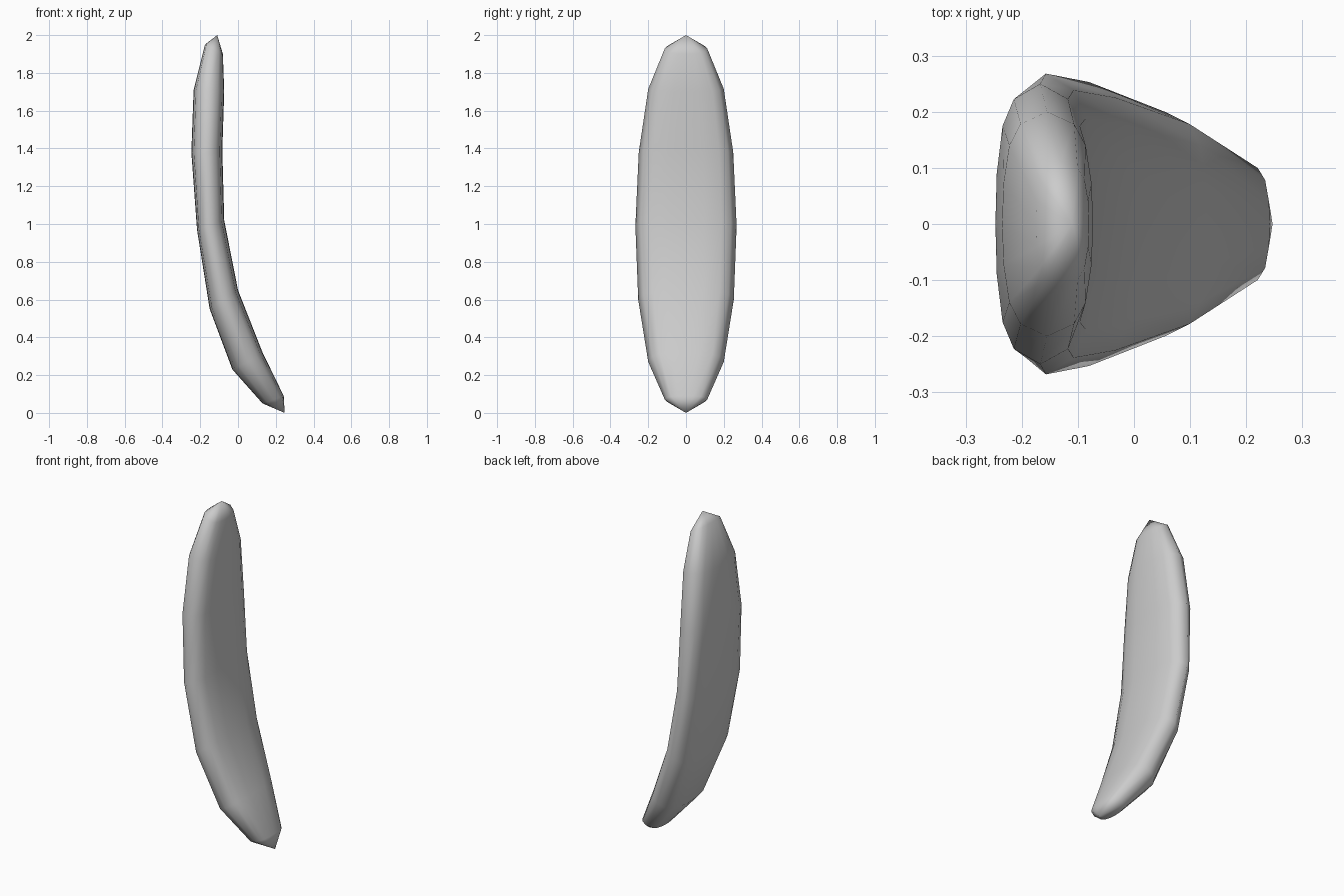
import bpy, bmesh, math

if "Cube" in bpy.data.objects:
    bpy.data.objects.remove(bpy.data.objects["Cube"])

# Rows from top to bottom: half width, back (x, z), rim (x, z), front (x, z)
rows = [
    (0.112, (-0.175, 1.95), (-0.13, 1.93), (-0.08, 1.90)),
    (0.20, (-0.235, 1.71), (-0.155, 1.715), (-0.073, 1.70)),
    (0.25, (-0.247, 1.38), (-0.167, 1.38), (-0.083, 1.39)),
    (0.268, (-0.217, 0.97), (-0.157, 0.99), (-0.073, 1.02)),
    (0.253, (-0.15, 0.55), (-0.08, 0.60), (0.0, 0.65)),
    (0.20, (-0.03, 0.23), (0.055, 0.27), (0.13, 0.32)),
    (0.112, (0.13, 0.05), (0.19, 0.07), (0.242, 0.09)),
]
# Rounded-slab section: fraction of width, fraction of depth
quarter = [(0, 1), (0.36, 0.97), (0.70, 0.84), (0.89, 0.59), (1, 0)]


def section(bm, row):
    w, back, rim, front = row
    pts = []

    def add(side, f, d, sgn):
        x = rim[0] + (side[0] - rim[0]) * d
        z = rim[1] + (side[1] - rim[1]) * d
        pts.append(bm.verts.new((x, sgn * f * w, z)))

    for f, d in quarter:
        add(back, f, d, 1)
    for f, d in quarter[-2::-1]:
        add(front, f, d, 1)
    for f, d in quarter[1:]:
        add(front, f, d, -1)
    for f, d in quarter[-2:0:-1]:
        add(back, f, d, -1)
    return pts


# Curved shell: sections bridged from tip to tip
bm = bmesh.new()
rings = [section(bm, r) for r in rows]
top = bm.verts.new((-0.11, 0, 2.0))
bottom = bm.verts.new((0.247, 0, 0.0))
n = len(rings[0])
for i in range(n):
    j = (i + 1) % n
    for a, b in zip(rings, rings[1:]):
        bm.faces.new((a[i], a[j], b[j], b[i]))
    bm.faces.new((top, rings[0][j], rings[0][i]))
    bm.faces.new((bottom, rings[-1][i], rings[-1][j]))
bmesh.ops.recalc_face_normals(bm, faces=bm.faces)
for f in bm.faces:
    f.smooth = True
mesh = bpy.data.meshes.new("curved_shell")
bm.to_mesh(mesh)
bm.free()
shell = bpy.data.objects.new("curved_shell", mesh)
bpy.context.collection.objects.link(shell)
